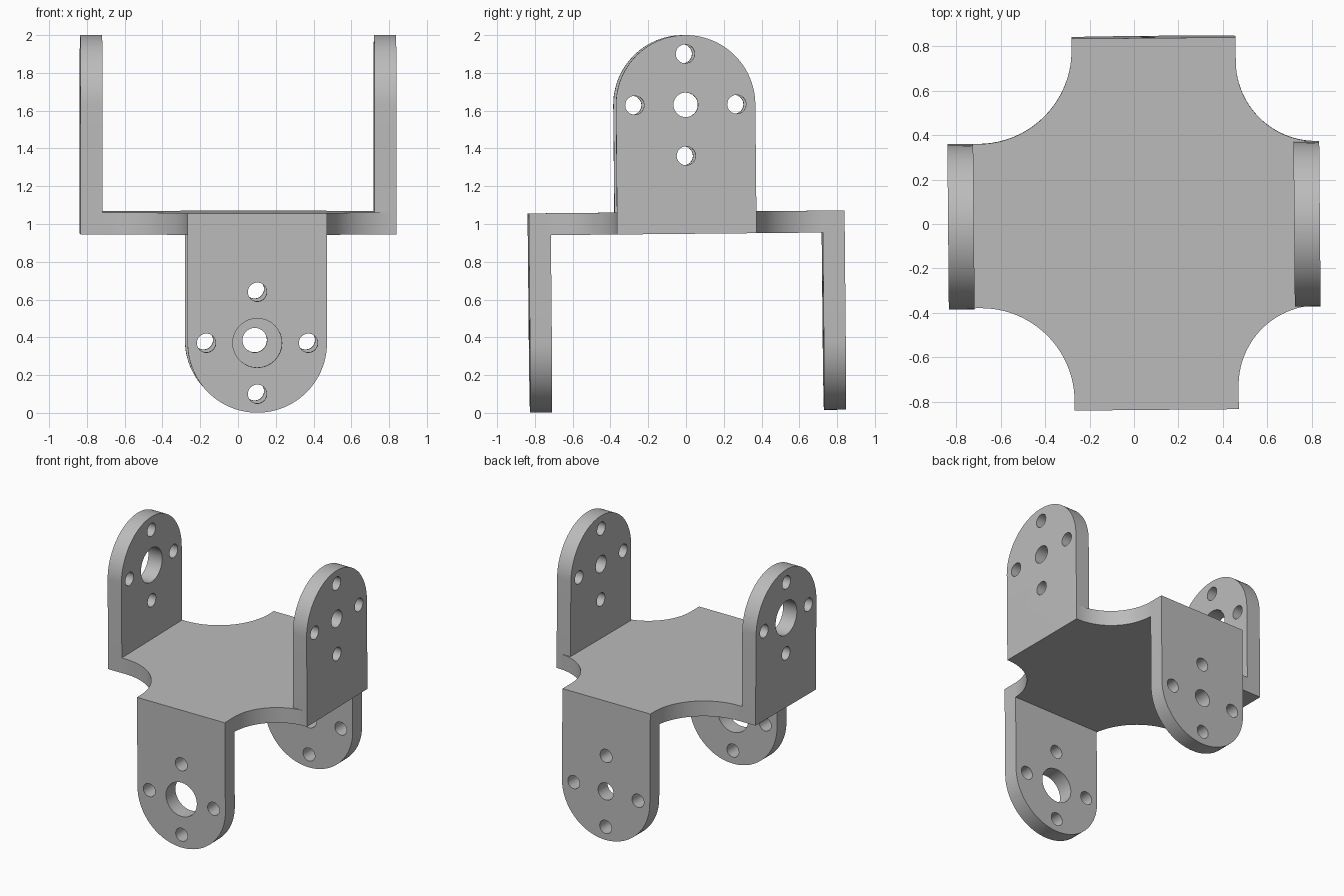
import bpy
from math import pi, sin, cos, radians
from mathutils import Matrix, Vector

if "Cube" in bpy.data.objects:
    bpy.data.objects.remove(bpy.data.objects["Cube"], do_unlink=True)

REACH = 0.836              # half span of the bracket
THICK = 0.116              # sheet thickness
HALF = 0.369               # half width (and end radius) of each arm
CX, CY = 0.095, -0.003     # offsets of the arm centre lines
LOW, HIGH = 0.948, 1.064   # underside and top of the middle plate
LOW_HOLE, HIGH_HOLE = 0.378, 1.631

grey = bpy.data.materials.new("light grey")
grey.use_nodes = True
shade = (0.5, 0.5, 0.5, 1)
grey.diffuse_color = shade
grey.node_tree.nodes["Principled BSDF"].inputs["Base Color"].default_value = shade


def arc(cx, cy, r, start, end, steps=32):
    """Points along an arc, angles in degrees."""
    angles = [radians(start + (end - start) * i / steps) for i in range(steps + 1)]
    return [(cx + r * cos(a), cy + r * sin(a)) for a in angles]


def prism(name, outline, depth, matrix=Matrix()):
    """Extrude a flat outline along its local z."""
    n = len(outline)
    verts = [matrix @ Vector((x, y, z)) for z in (0, depth) for x, y in outline]
    faces = [list(range(n))[::-1], list(range(n, 2 * n))]
    faces += [[i, (i + 1) % n, n + (i + 1) % n, n + i] for i in range(n)]
    mesh = bpy.data.meshes.new(name)
    mesh.from_pydata(verts, [], faces)
    mesh.materials.append(grey)
    obj = bpy.data.objects.new(name, mesh)
    bpy.context.collection.objects.link(obj)
    return obj


# Middle plate: cross outline with a rounded bite at every inner corner
def corner(sx, sy, r):
    cx, cy = CX + sx * (HALF + r), CY + sy * (HALF + r)
    bite = arc(cx, cy, r, 90 + sx * 90, -sy * 90 if sx < 0 else 180 + sy * 90)
    pts = [(CX + sx * HALF, sy * REACH)] + bite + [(sx * REACH, CY + sy * HALF)]
    return pts if sx * sy < 0 else pts[::-1]


outline = corner(1, 1, 0.36) + corner(-1, 1, 0.42) + corner(-1, -1, 0.42) + corner(1, -1, 0.36)
bracket = prism("bracket", outline, HIGH - LOW, Matrix.Translation((0, 0, LOW)))

# Arms: local x runs across the arm, local y is world z, local z points outward
arms = []
cutters = []
specs = [
    ("front_arm", -90, CX, -1, 0.13),
    ("back_arm", 90, -CX, -1, 0.065),
    ("left_arm", 0, CY, 1, 0.065),
    ("right_arm", 180, -CY, 1, 0.13),
]
for name, turn, offset, up, bore in specs:
    frame = (Matrix.Rotation(radians(turn), 4, "Z")
             @ Matrix(((0, 0, 1, 0), (1, 0, 0, offset), (0, 1, 0, 0), (0, 0, 0, 1))))
    zc = HIGH_HOLE if up > 0 else LOW_HOLE
    root = LOW if up > 0 else HIGH
    shape = arc(0, zc, HALF, 0, 180, 48) if up > 0 else arc(0, zc, HALF, 180, 360, 48)
    shape += [(-HALF, root), (HALF, root)] if up > 0 else [(HALF, root), (-HALF, root)]
    inner = frame @ Matrix.Translation((0, 0, REACH - THICK))
    arms.append(prism(name, shape, THICK, inner))
    # Centre bore and four screw holes
    holes = [(0, 0, bore)] + [(0.27 * cos(k * pi / 2), 0.27 * sin(k * pi / 2), 0.05)
                              for k in range(4)]
    through = frame @ Matrix.Translation((0, 0, REACH - THICK - 0.05))
    for x, y, r in holes:
        cutters.append(prism("hole_cutter", arc(x, zc + y, r, 0, 348.75, 31),
                             THICK + 0.1, through))

# Weld the arms on, then drill the holes
for parts, operation in ((arms, "UNION"), (cutters, "DIFFERENCE")):
    for part in parts:
        part.hide_render = True
        mod = bracket.modifiers.new(part.name, "BOOLEAN")
        mod.operation, mod.solver, mod.object = operation, "EXACT", part

bpy.context.view_layer.update()
graph = bpy.context.evaluated_depsgraph_get()
solid = bpy.data.meshes.new_from_object(bracket.evaluated_get(graph))
bracket.modifiers.clear()
bracket.data = solid
for part in arms + cutters:
    bpy.data.objects.remove(part, do_unlink=True)

# Slight lean of the whole piece about its middle
pivot = Matrix.Translation((0, 0, 1))
tilt = Matrix.Rotation(radians(0.5), 4, "Z") @ Matrix.Rotation(radians(0.55), 4, "X")
solid.transform(pivot @ tilt @ pivot.inverted())

bpy.ops.object.select_all(action="DESELECT")
bracket.select_set(True)
bpy.context.view_layer.objects.active = bracket
bpy.ops.object.shade_smooth_by_angle(angle=radians(30))
